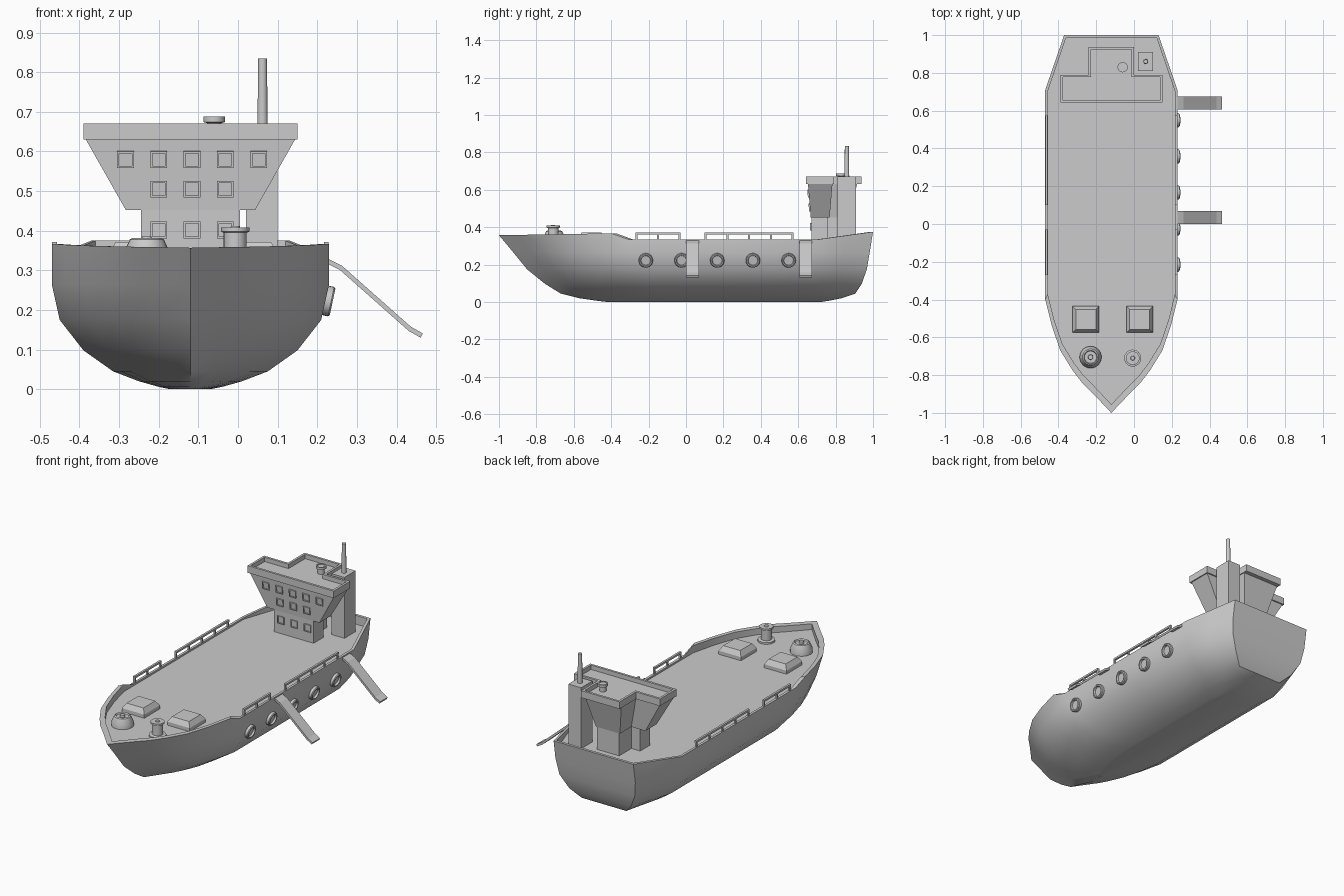
import bpy, bmesh, math
from mathutils import Matrix, Vector

if "Cube" in bpy.data.objects:
    bpy.data.objects.remove(bpy.data.objects["Cube"])

CX = -0.12      # hull centre line
DECK = 0.325


def finish(name, bm, smooth=None, matrix=None):
    if matrix:
        bmesh.ops.transform(bm, matrix=matrix, verts=bm.verts)
    bmesh.ops.recalc_face_normals(bm, faces=bm.faces)
    me = bpy.data.meshes.new(name)
    bm.to_mesh(me)
    bm.free()
    ob = bpy.data.objects.new(name, me)
    bpy.context.collection.objects.link(ob)
    if smooth:
        bpy.ops.object.select_all(action='DESELECT')
        ob.select_set(True)
        bpy.context.view_layer.objects.active = ob
        bpy.ops.object.shade_smooth_by_angle(angle=math.radians(smooth))
    return ob


def loft(name, rings, smooth=None, matrix=None):
    """Skin closed rings of equal length and cap both ends."""
    bm = bmesh.new()
    loops = [[bm.verts.new(p) for p in ring] for ring in rings]
    n = len(loops[0])
    for a, b in zip(loops, loops[1:]):
        for i in range(n):
            j = (i + 1) % n
            bm.faces.new((a[i], a[j], b[j], b[i]))
    bm.faces.new(loops[0][::-1])
    bm.faces.new(loops[-1])
    return finish(name, bm, smooth, matrix)


def rect(x0, x1, y0, y1, z):
    return [(x0, y0, z), (x1, y0, z), (x1, y1, z), (x0, y1, z)]


def box(name, x0, x1, y0, y1, z0, z1):
    return loft(name, [rect(x0, x1, y0, y1, z0), rect(x0, x1, y0, y1, z1)])


def lathe(name, profile, loc, rot=None, n=24):
    rings = [[(r * math.cos(2 * math.pi * i / n), r * math.sin(2 * math.pi * i / n), z)
              for i in range(n)] for r, z in profile]
    m = Matrix.Translation(loc) @ (rot or Matrix())
    return loft(name, rings, 35, m)


# Hull: one deck outline scaled down through the waterlines
half = [(0, -1), (0.095, -0.9), (0.155, -0.84), (0.205, -0.775), (0.27, -0.67), (0.315, -0.54),
        (0.35, -0.4), (0.35, -0.31), (0.35, 0.2), (0.35, 0.71), (0.30, 0.855), (0.25, 1)]
outline = half + [(-x, y) for x, y in half[:0:-1]]


def sheer(y):
    pts = [(-1, 0.357), (-0.4, 0.367), (-0.31, 0.335), (0.71, 0.335), (1, 0.375)]
    for (a, za), (b, zb) in zip(pts, pts[1:]):
        if y <= b:
            return za + (zb - za) * (y - a) / (b - a)
    return pts[-1][1]


def waterline(b, bow, stern, z=None):
    k = (stern - bow) / 2
    return [(CX + x * b / 0.35, bow + (y + 1) * k, sheer(y) if z is None else z)
            for x, y in outline]


levels = [(0.0, 0.05, -0.42, 0.72), (0.006, 0.08, -0.47, 0.76), (0.02, 0.13, -0.57, 0.83),
          (0.045, 0.195, -0.67, 0.905), (0.098, 0.27, -0.755, 0.94), (0.175, 0.33, -0.85, 0.967),
          (0.265, 0.35, -0.923, 0.982)]
rings = [waterline(b, y0, y1, z) for z, b, y0, y1 in levels]
rings += [waterline(0.35, -1, 1), waterline(0.336, -0.955, 0.985),
          waterline(0.336, -0.955, 0.985, DECK)]
loft("hull", rings, 38)


# Bridge: T-shaped plan, lofted
def tee(w, y0, y1, stem, y2, z):
    right = [(w, y0), (w, y1), (stem, y1), (stem, y2)]
    pts = right + [(-x, y) for x, y in right[::-1]]
    return [(CX + x, y, z) for x, y in pts]


loft("bridge_base", [tee(0.125, 0.67, 0.76, 0.07, 0.87, DECK - 0.01),
                     tee(0.125, 0.67, 0.76, 0.07, 0.87, 0.46)])
loft("bridge_flare", [tee(0.163, 0.667, 0.768, 0.075, 0.87, 0.452),
                      tee(0.265, 0.652, 0.783, 0.115, 0.915, 0.632)])
loft("bridge_roof", [tee(0.27, 0.642, 0.79, 0.12, 0.938, 0.63),
                     tee(0.27, 0.642, 0.79, 0.12, 0.938, 0.67),
                     tee(0.257, 0.655, 0.777, 0.107, 0.925, 0.67),
                     tee(0.257, 0.655, 0.777, 0.107, 0.925, 0.645)])


# Framed windows on the bridge front
def window(x, y, z, tilt):
    rs = [[(s * a, s * b, h) for a, b in ((-1, -1), (1, -1), (1, 1), (-1, 1))]
          for s, h in ((0.021, -0.006), (0.021, 0.006), (0.016, 0.006), (0.016, 0.001))]
    m = Matrix.Translation((x, y, z)) @ Matrix.Rotation(math.radians(90 + tilt), 4, 'X')
    loft("window", rs, None, m)


for z, y, count, tilt in ((0.58, 0.656, 5, 4.8), (0.505, 0.6625, 3, 4.8), (0.402, 0.67, 3, 0)):
    for i in range(count):
        window(-0.116 + (i - (count - 1) / 2) * 0.084, y, z, tilt)

# Funnel block, mast and roof vent
box("funnel_block", 0.02, 0.10, 0.81, 0.91, DECK - 0.01, 0.67)
lathe("mast", [(0.013, 0.66), (0.011, 0.835)], (0.062, 0.86, 0), n=16)
lathe("roof_vent", [(0.018, 0.64), (0.018, 0.672), (0.027, 0.674), (0.027, 0.688),
                    (0.02, 0.688), (0.02, 0.684)], (-0.06, 0.83, 0))

# Foredeck hatches with bevelled tops
for x in (-0.255, 0.03):
    s, t = 0.07, 0.053
    loft("deck_hatch", [rect(x - s, x + s, -0.505 - s, -0.505 + s, DECK - 0.005),
                        rect(x - s, x + s, -0.505 - s, -0.505 + s, 0.345),
                        rect(x - t, x + t, -0.505 - t, -0.505 + t, 0.372)])

# Windlass and capstan
lathe("windlass", [(0.058, DECK - 0.005), (0.058, 0.345), (0.043, 0.378), (0.036, 0.382),
                   (0.032, 0.374), (0.014, 0.374), (0.012, 0.385)], (-0.23, -0.705, 0))
lathe("capstan", [(0.045, DECK - 0.005), (0.045, 0.335), (0.029, 0.338), (0.029, 0.395),
                  (0.036, 0.398), (0.036, 0.408), (0.012, 0.408), (0.01, 0.412)],
      (-0.007, -0.71, 0))

# Side railings
for side in (-1, 1):
    x = CX + side * 0.343
    for y0, y1, bays in ((-0.27, -0.03, 2), (0.10, 0.575, 4)):
        box("rail_bar", x - 0.006, x + 0.006, y0, y1, 0.36, 0.371)
        for i in range(bays + 1):
            y = y0 + 0.005 + (y1 - y0 - 0.01) * i / bays
            box("rail_post", x - 0.005, x + 0.005, y - 0.005, y + 0.005, DECK, 0.362)

# Portholes along the right side
tilt = Matrix.Rotation(math.radians(102), 4, 'Y')
for i in range(5):
    lathe("porthole", [(0.038, -0.012), (0.038, 0.009), (0.034, 0.013), (0.028, 0.013),
                       (0.025, 0.003)], (0.226, -0.215 + 0.191 * i, 0.223), tilt)

# Gangways over the right side
path = [(0.222, 0.332), (0.262, 0.312), (0.436, 0.158), (0.466, 0.141)]
for y in (0.035, 0.64):
    loft("gangway", [[(x, y - 0.034, z), (x, y + 0.034, z),
                      (x - 0.005, y + 0.034, z - 0.011), (x - 0.005, y - 0.034, z - 0.011)]
                     for x, z in path])
